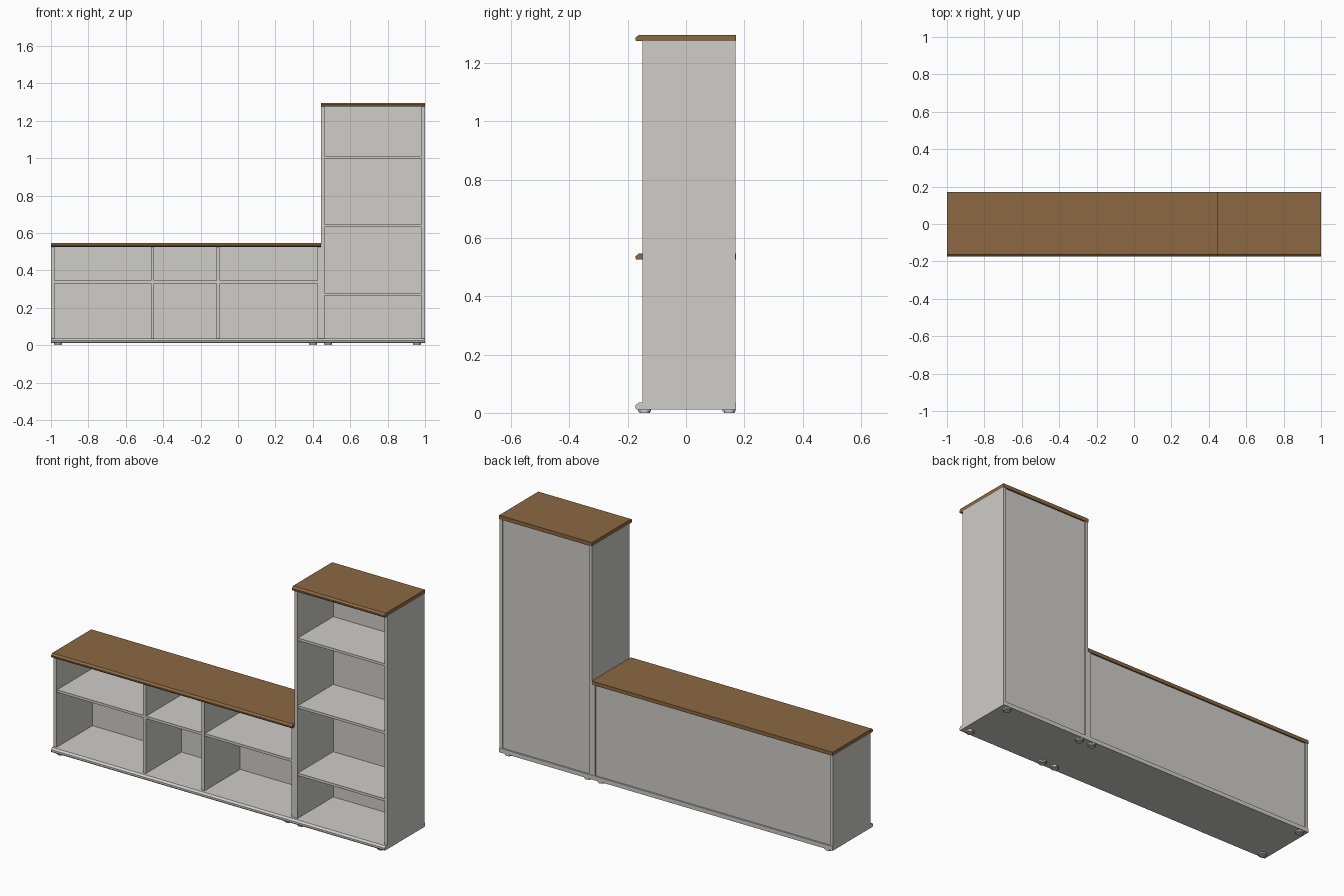
import bpy, bmesh

cube = bpy.data.objects.get("Cube")
if cube:
    bpy.data.objects.remove(cube, do_unlink=True)


def material(name, rgb):
    m = bpy.data.materials.new(name)
    m.use_nodes = True
    m.diffuse_color = (*rgb, 1)
    m.node_tree.nodes["Principled BSDF"].inputs["Base Color"].default_value = (*rgb, 1)
    return m


grey = material("pale grey laminate", (0.62, 0.61, 0.58))
wood = material("brown wood", (0.26, 0.14, 0.055))

FRONT, BACK, LIP = -0.15, 0.17, -0.173
BASE_LOW, BASE_TOP = 0.012, 0.035
PANEL = 0.018


def finish(name, bm, mat):
    bmesh.ops.recalc_face_normals(bm, faces=bm.faces)
    mesh = bpy.data.meshes.new(name)
    bm.to_mesh(mesh)
    bm.free()
    mesh.materials.append(mat)
    ob = bpy.data.objects.new(name, mesh)
    bpy.context.collection.objects.link(ob)
    return ob


def extrude_x(name, x0, x1, profile, mat):
    """Extrude a (y, z) profile from x0 to x1."""
    bm = bmesh.new()
    face = bm.faces.new([bm.verts.new((x0, y, z)) for y, z in profile])
    geom = bmesh.ops.extrude_face_region(bm, geom=[face])["geom"]
    verts = [v for v in geom if isinstance(v, bmesh.types.BMVert)]
    bmesh.ops.translate(bm, verts=verts, vec=(x1 - x0, 0, 0))
    return finish(name, bm, mat)


def board(name, x0, x1, y0, y1, z0, z1):
    return extrude_x(name, x0, x1, [(y0, z0), (y1, z0), (y1, z1), (y0, z1)], grey)


def lipped_slab(name, x0, x1, z0, z1, mat):
    """Slab whose projecting front edge is chamfered on top."""
    back = BACK + 0.002
    profile = [(LIP + 0.003, z0), (back, z0), (back, z1),
               (LIP + 0.01, z1), (LIP, z1 - 0.009), (LIP, z0 + 0.004)]
    return extrude_x(name, x0, x1, profile, mat)


def foot(name, x, y):
    bm = bmesh.new()
    for radius, z0, z1 in ((0.022, 0.005, BASE_LOW), (0.018, 0, 0.005)):
        ring = bmesh.ops.create_cone(bm, cap_ends=True, segments=24, radius1=radius,
                                     radius2=radius, depth=z1 - z0)["verts"]
        bmesh.ops.translate(bm, verts=ring, vec=(x, y, (z0 + z1) / 2))
    ob = finish(name, bm, grey)
    bpy.context.view_layer.objects.active = ob
    ob.select_set(True)
    bpy.ops.object.shade_smooth_by_angle()
    ob.select_set(False)


def cabinet(name, x0, x1, body_top, top, dividers, shelves, feet):
    lipped_slab(name + "_base", x0, x1, BASE_LOW, BASE_TOP, grey)
    lipped_slab(name + "_top", x0, x1, body_top, top, wood)

    # Side walls, dividers and recessed back
    walls = [x0, *dividers, x1 - PANEL]
    for i, x in enumerate(walls):
        outer = i in (0, len(walls) - 1)
        board(f"{name}_{'side' if outer else 'divider'}_{i}", x, x + PANEL,
              FRONT, BACK if outer else BACK - 0.014, BASE_TOP, body_top)
    board(name + "_back", x0 + PANEL, x1 - PANEL, BACK - 0.014, BACK - 0.006,
          BASE_TOP, body_top)

    # Shelves in every bay
    for i, (a, b) in enumerate(zip(walls, walls[1:])):
        for j, z in enumerate(shelves):
            board(f"{name}_shelf_{i}_{j}", a + PANEL, b, FRONT + 0.003,
                  BACK - 0.014, z, z + 0.014)

    # Feet
    for i, x in enumerate(feet):
        for j, y in enumerate((-0.142, 0.148)):
            foot(f"{name}_foot_{i}_{j}", x, y)


cabinet("low_cabinet", -1, 0.444, 0.526, 0.546, (-0.466, -0.114), (0.331,),
        (-0.962, 0.401))
cabinet("tall_bookcase", 0.444, 1, 1.275, 1.296, (), (0.266, 0.631, 0.998),
        (0.481, 0.957))
